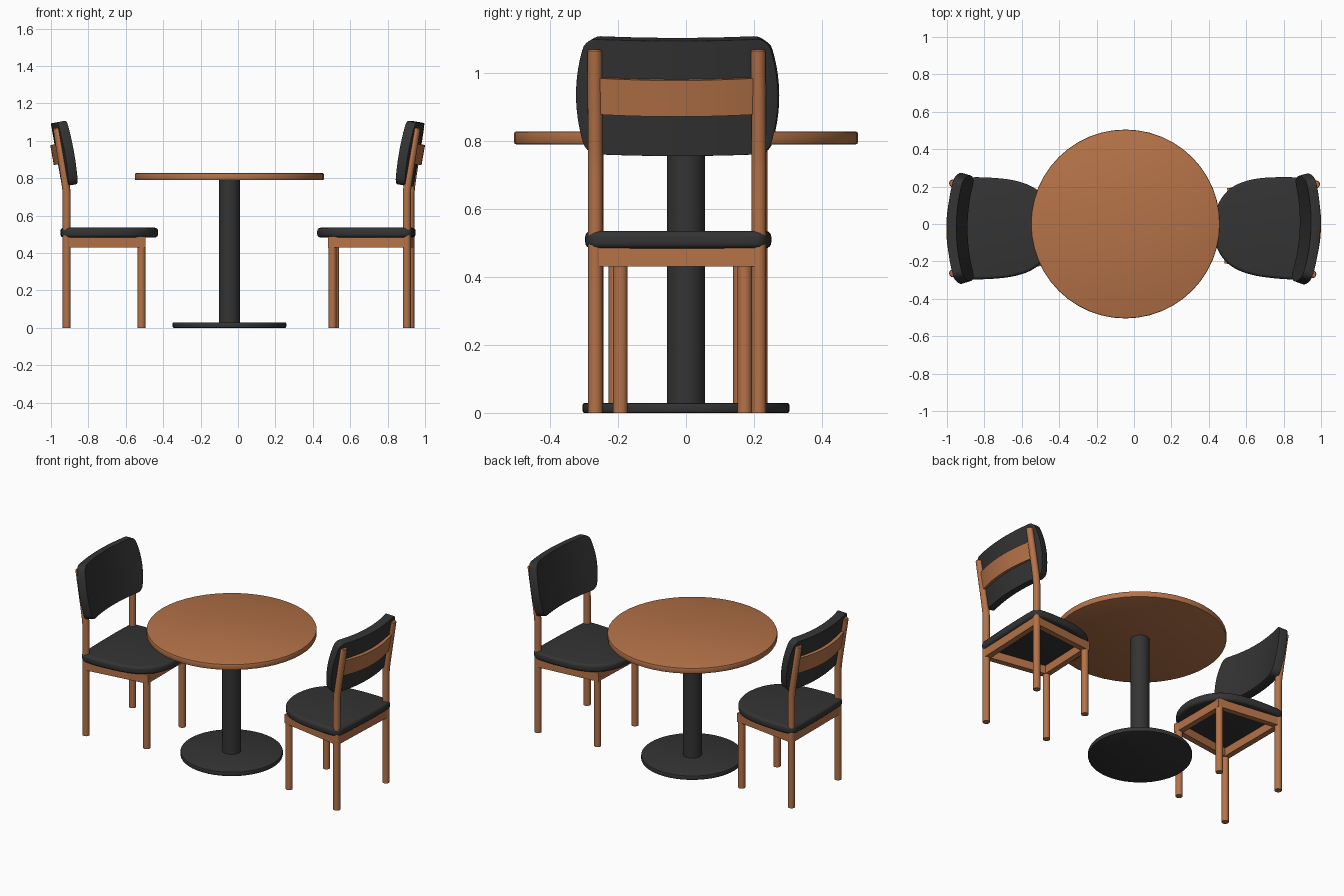
import bpy, bmesh, math
from mathutils import Matrix, Vector

if "Cube" in bpy.data.objects:
    bpy.data.objects.remove(bpy.data.objects["Cube"])


def material(name, rgb):
    m = bpy.data.materials.new(name)
    m.diffuse_color = (*rgb, 1)
    m.use_nodes = True
    m.node_tree.nodes["Principled BSDF"].inputs["Base Color"].default_value = m.diffuse_color
    return m


WOOD = material("warm wood", (0.46, 0.17, 0.065))
BLACK = material("charcoal black", (0.034, 0.034, 0.034))


def finish(name, bm, mat, place=Matrix(), thick=0, bevel=0, segs=3):
    """Turn a bmesh into an object, bake its modifiers and shade it."""
    bmesh.ops.recalc_face_normals(bm, faces=bm.faces)
    me = bpy.data.meshes.new(name)
    bm.to_mesh(me)
    bm.free()
    ob = bpy.data.objects.new(name, me)
    bpy.context.collection.objects.link(ob)
    me.materials.append(mat)
    if thick:
        s = ob.modifiers.new("thickness", 'SOLIDIFY')
        s.thickness, s.offset = thick, 0
    if bevel:
        b = ob.modifiers.new("round edge", 'BEVEL')
        b.width, b.segments = bevel, segs
        b.limit_method, b.angle_limit = 'ANGLE', math.radians(50)
    bpy.ops.object.select_all(action='DESELECT')
    ob.select_set(True)
    bpy.context.view_layer.objects.active = ob
    for mod in list(ob.modifiers):
        bpy.ops.object.modifier_apply(modifier=mod.name)
    bpy.ops.object.shade_smooth_by_angle(angle=math.radians(40))
    ob.matrix_world = place
    return ob


def tube(name, rings, mat, place=Matrix(), n=20, **kw):
    """Loft level circles (x, y, z, radius) into a closed rod."""
    bm = bmesh.new()
    loops = [[bm.verts.new((x + r * math.cos(2 * math.pi * i / n),
                            y + r * math.sin(2 * math.pi * i / n), z))
              for i in range(n)] for x, y, z, r in rings]
    for a, b in zip(loops, loops[1:]):
        for i in range(n):
            j = (i + 1) % n
            bm.faces.new((a[i], a[j], b[j], b[i]))
    bm.faces.new(loops[0])
    bm.faces.new(loops[-1])
    return finish(name, bm, mat, place, **kw)


def prism(name, outline, z0, z1, mat, place, **kw):
    """Extrude a flat outline upward."""
    bm = bmesh.new()
    f = bm.faces.new([bm.verts.new((x, y, z0)) for x, y in outline])
    top = bmesh.ops.extrude_face_region(bm, geom=[f])["geom"]
    bmesh.ops.translate(bm, vec=(0, 0, z1 - z0),
                        verts=[v for v in top if isinstance(v, bmesh.types.BMVert)])
    return finish(name, bm, mat, place, **kw)


def bar(name, p, q, place, width=0.036):
    """Straight apron rail between two plan points."""
    p, q = Vector(p), Vector(q)
    d = (q - p).normalized() * (width / 2)
    s = Vector((-d.y, d.x))
    return prism(name, [p - s, q - s, q + s, p + s], 0.43, 0.487, WOOD, place)


def panel(name, half_w, taper, half_h, corner, x, z, bow, thick, bevel, mat, place):
    """Upright bowed panel leaning backwards."""
    tilt, cols = 0.175, 24
    rows = [-math.cos(math.pi * k / 24) for k in range(25)]
    bm = bmesh.new()
    grid = []
    for v in rows:
        h = v * half_h
        w = half_w - taper * v * v
        over = abs(h) - (half_h - corner)
        if over > 0:
            w -= corner - math.sqrt(max(corner ** 2 - over ** 2, 0))
        line = []
        for i in range(cols + 1):
            y = w * (2 * i / cols - 1)
            dx = -bow * (1 - (y / half_w) ** 2)
            line.append(bm.verts.new((
                x + dx * math.cos(tilt) - h * math.sin(tilt), y,
                z + dx * math.sin(tilt) + h * math.cos(tilt))))
        grid.append(line)
    for a, b in zip(grid, grid[1:]):
        for i in range(cols):
            bm.faces.new((a[i], a[i + 1], b[i + 1], b[i]))
    return finish(name, bm, mat, place, thick=thick, bevel=bevel)


def smooth_outline(pts, steps=4):
    """Closed Catmull-Rom curve through a few points."""
    out, n = [], len(pts)
    P = [Vector(p) for p in pts]
    for i in range(n):
        a, b, c, d = (P[(i + k) % n] for k in (-1, 0, 1, 2))
        for s in range(steps):
            t = s / steps
            out.append(0.5 * (2 * b + (c - a) * t + (2 * a - 5 * b + 4 * c - d) * t * t
                              + (3 * b - a - 3 * c + d) * t ** 3))
    return out


def chair(tag, place):
    """Chair with its back legs on local x = 0, facing local +x."""
    r, back, front, depth = 0.0215, 0.2405, 0.183, 0.4
    for side, s in (("left", 1), ("right", -1)):
        # back leg running up into the leaning back post
        path = [(0, 0), (0, 0.71), (-0.003, 0.75), (-0.010, 0.80), (-0.051, 1.063)]
        rings = [(x, s * back, z, r) for x, z in path]
        rings.append((-0.052, s * back, 1.068, r * 0.8))
        tube(f"{tag}_{side}_back_leg", rings, WOOD, place)
        tube(f"{tag}_{side}_front_leg",
             [(depth, s * front, 0, r), (depth, s * front, 0.46, r)], WOOD, place)
        bar(f"{tag}_{side}_side_rail", (0, s * back), (depth + 0.02, s * front), place)
    bar(f"{tag}_back_rail", (0, -back), (0, back), place)
    bar(f"{tag}_front_rail", (depth, -front), (depth, front), place)
    # seat cushion with a bowed front
    half = [(-0.030, 0.20), (-0.018, 0.255), (0.04, 0.272), (0.16, 0.27), (0.27, 0.257),
            (0.36, 0.228), (0.425, 0.18), (0.47, 0.105)]
    outline = [(-0.034, 0)] + half + [(0.489, 0)] + [(x, -y) for x, y in reversed(half)]
    prism(f"{tag}_seat_cushion", smooth_outline(outline), 0.483, 0.535, BLACK, place,
          bevel=0.018, segs=4)
    # padded backrest and the wooden slat behind it
    panel(f"{tag}_backrest", 0.29, 0.03, 0.172, 0.03, 0.015, 0.936, 0.045, 0.052,
          0.016, BLACK, place)
    panel(f"{tag}_back_slat", 0.235, 0, 0.054, 0.0001, -0.030, 0.932, 0.039, 0.02,
          0, WOOD, place)


# pedestal table
TX, TY = -0.046, 0.0
tube("table_top", [(TX, TY, 0.789, 0.505), (TX, TY, 0.827, 0.505)], WOOD, n=48, bevel=0.006, segs=2)
tube("table_column", [(TX, TY, 0.02, 0.056), (TX, TY, 0.795, 0.056)], BLACK, n=32)
tube("table_base", [(TX, TY, 0, 0.304), (TX, TY, 0.029, 0.304)], BLACK, n=48, bevel=0.006, segs=2)

# two facing chairs, the second turned very slightly
chair("west_chair", Matrix.Translation((-0.916, -0.023, 0)))
chair("east_chair", Matrix.Translation((0.912, -0.026, 0))
      @ Matrix.Rotation(math.radians(177.7), 4, 'Z'))
